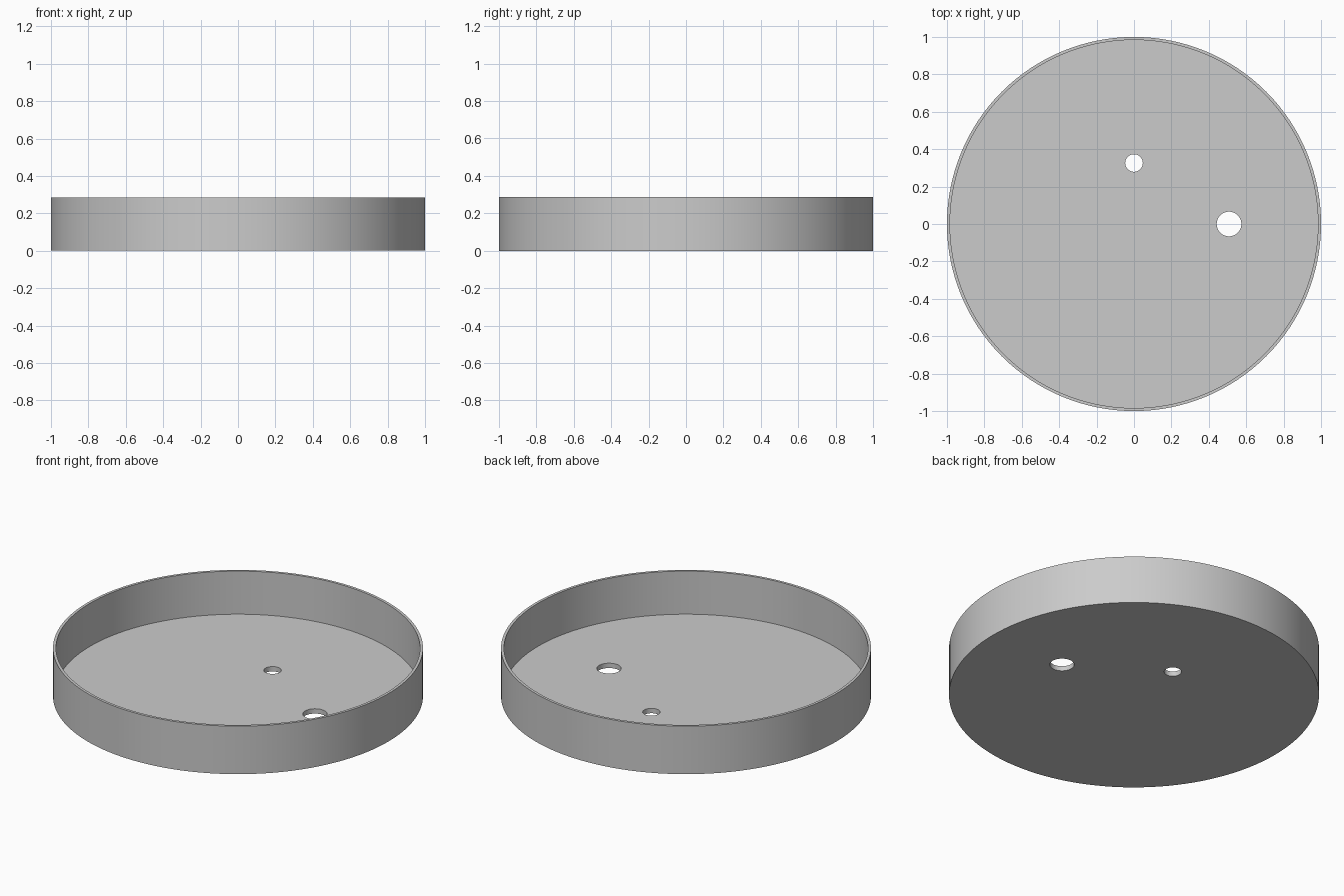
import bpy
import math

cube = bpy.data.objects.get("Cube")
if cube:
    bpy.data.objects.remove(cube, do_unlink=True)

HEIGHT, FLOOR, WALL = 0.286, 0.029, 0.016

grey = bpy.data.materials.new("light_grey")
grey.use_nodes = True
colour = (0.6, 0.6, 0.6, 1)
grey.diffuse_color = colour
grey.node_tree.nodes["Principled BSDF"].inputs["Base Color"].default_value = colour


def cylinder(name, radius, z0, z1, x=0, y=0, sides=128):
    bpy.ops.mesh.primitive_cylinder_add(
        vertices=sides, radius=radius, depth=z1 - z0, location=(x, y, (z0 + z1) / 2))
    obj = bpy.context.object
    obj.name = name
    obj.data.materials.append(grey)
    return obj


# Round tray body
tray = cylinder("round_tray", 1, 0, HEIGHT)

# Hollow interior and the two floor holes
cutters = [
    cylinder("interior_cutter", 1 - WALL, FLOOR, HEIGHT + 0.2),
    cylinder("small_hole_cutter", 0.047, -0.1, 0.15, y=0.326, sides=48),
    cylinder("large_hole_cutter", 0.066, -0.1, 0.15, x=0.508, sides=48),
]
for cutter in cutters:
    cut = tray.modifiers.new(cutter.name, "BOOLEAN")
    cut.operation = "DIFFERENCE"
    cut.solver = "EXACT"
    cut.object = cutter

# Apply the cuts, drop the cutters and smooth the round walls
bpy.ops.object.select_all(action="DESELECT")
tray.select_set(True)
bpy.context.view_layer.objects.active = tray
for cutter in cutters:
    bpy.ops.object.modifier_apply(modifier=cutter.name)
    bpy.data.objects.remove(cutter, do_unlink=True)
bpy.ops.object.shade_smooth_by_angle(angle=math.radians(30))
